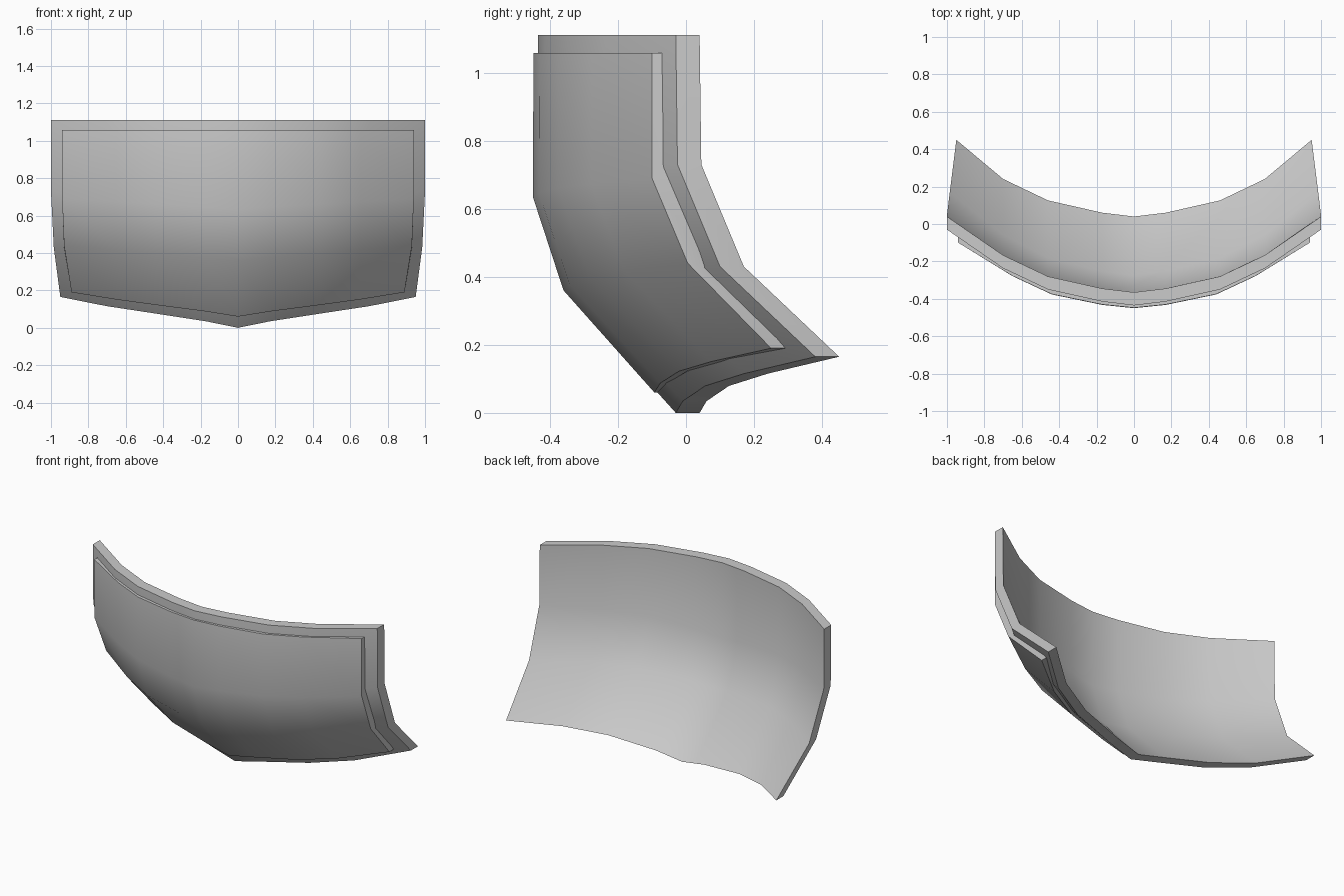
import bpy, bmesh, math

if "Cube" in bpy.data.objects:
    bpy.data.objects.remove(bpy.data.objects["Cube"])

BEND = (0, 0.05, 0.21, 0.49, 1)      # how far each column sweeps back
RISE = (0, 0.21, 0.48, 0.70, 1)      # how far each column climbs


def surface(center, side, cols):
    """Rows of points: center profile (y, z) swept to the side profile (x, y, z), mirrored."""
    rows = []
    for (yc, zc), (xs, ys, zs) in zip(center, side):
        half = []
        for i in range(5):
            x = xs if i == 4 else cols[i]
            half.append((x, yc + (ys - yc) * BEND[i], zc + (zs - zc) * RISE[i]))
        rows.append([(-x, y, z) for x, y, z in half[:0:-1]] + half)
    return rows


def shell(name, front, back):
    """Closed slab between two matching point grids."""
    bm = bmesh.new()
    f = [[bm.verts.new(p) for p in r] for r in front]
    b = [[bm.verts.new(p) for p in r] for r in back]
    nr, nc = len(f), len(f[0])
    for g in (f, b):
        for r in range(nr - 1):
            for c in range(nc - 1):
                bm.faces.new((g[r][c], g[r + 1][c], g[r + 1][c + 1], g[r][c + 1]))
    for r in (0, nr - 1):
        for c in range(nc - 1):
            bm.faces.new((f[r][c], f[r][c + 1], b[r][c + 1], b[r][c]))
    for c in (0, nc - 1):
        for r in range(nr - 1):
            bm.faces.new((f[r][c], f[r + 1][c], b[r + 1][c], b[r][c]))
    bmesh.ops.recalc_face_normals(bm, faces=bm.faces)
    me = bpy.data.meshes.new(name)
    bm.to_mesh(me)
    bm.free()
    ob = bpy.data.objects.new(name, me)
    bpy.context.collection.objects.link(ob)
    bpy.ops.object.select_all(action='DESELECT')
    ob.select_set(True)
    bpy.context.view_layer.objects.active = ob
    bpy.ops.object.shade_smooth_by_angle(angle=math.radians(30))
    return ob


# Curved base panel, an even thickness front to back
base = surface([(-0.435, 1.11), (-0.435, 0.63), (-0.345, 0.35), (-0.03, 0)],
               [(1, -0.03, 1.11), (1, -0.025, 0.73), (0.985, 0.10, 0.43), (0.95, 0.38, 0.165)],
               (0, 0.17, 0.46, 0.70))
shell("base_panel", base, [[(x, y + 0.07, z) for x, y, z in r] for r in base])

# Raised outer plate, inset from the base panel's border
cols = (0, 0.17, 0.44, 0.65)
front = surface([(-0.448, 1.057), (-0.45, 0.635), (-0.36, 0.36), (-0.093, 0.06)],
                [(0.94, -0.10, 1.057), (0.94, -0.10, 0.69), (0.93, 0.005, 0.44), (0.89, 0.25, 0.19)],
                cols)
back = surface([(-0.425, 1.057), (-0.425, 0.63), (-0.335, 0.35), (-0.075, 0.06)],
               [(0.94, -0.065, 1.057), (0.94, -0.06, 0.73), (0.93, 0.06, 0.43), (0.89, 0.30, 0.19)],
               cols)
shell("outer_plate", front, back)
